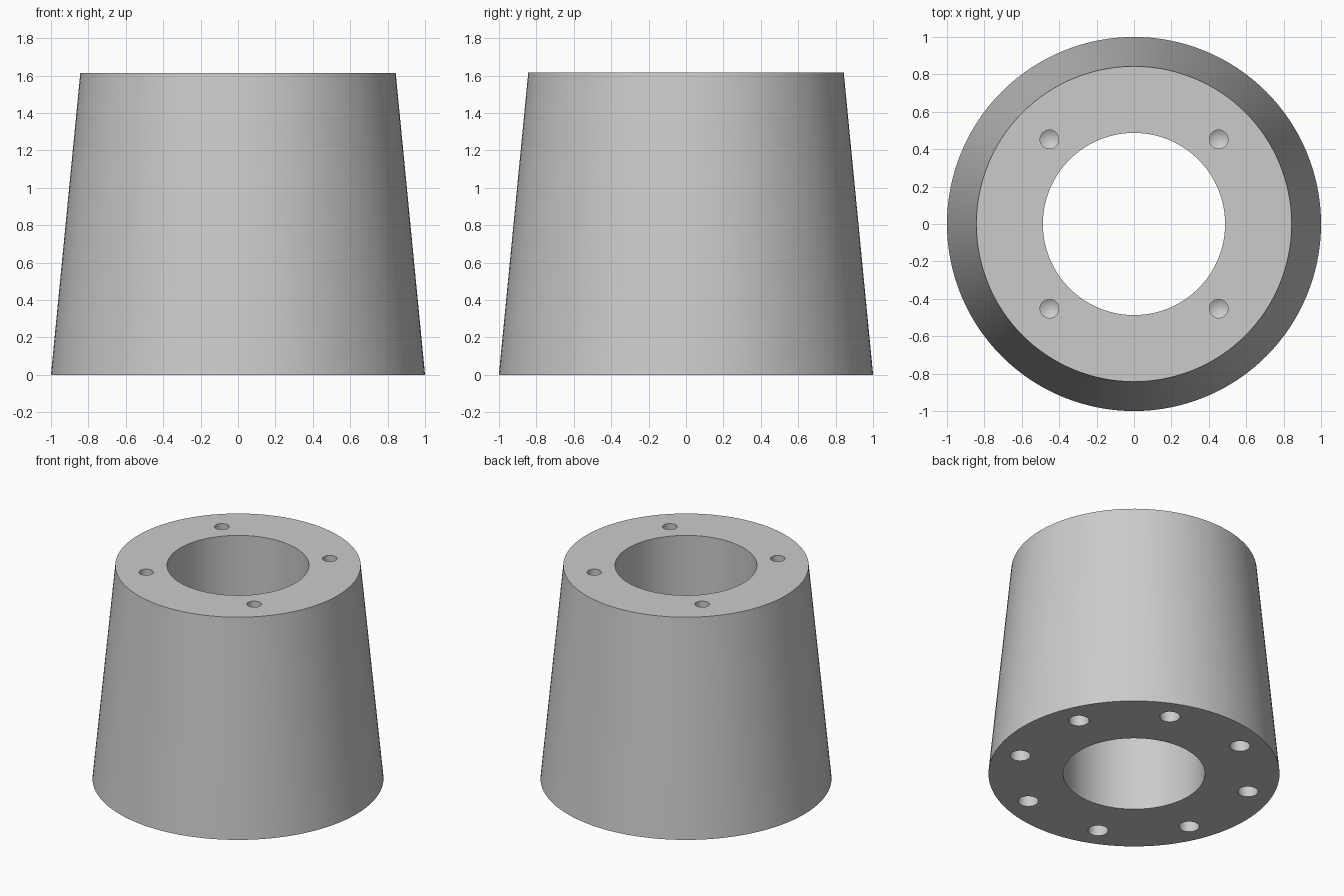
import bpy, bmesh, math
from mathutils import Matrix, Vector

cube = bpy.data.objects.get("Cube")
if cube:
    bpy.data.objects.remove(cube, do_unlink=True)

HEIGHT = 1.615
BASE_RADIUS, TOP_RADIUS, BORE_RADIUS = 1.0, 0.843, 0.487

grey = bpy.data.materials.new("plain grey")
grey.use_nodes = True
colour = (0.6, 0.6, 0.6, 1)
grey.diffuse_color = colour
grey.node_tree.nodes["Principled BSDF"].inputs["Base Color"].default_value = colour


def make_object(name, bm):
    bmesh.ops.recalc_face_normals(bm, faces=bm.faces)
    mesh = bpy.data.meshes.new(name)
    bm.to_mesh(mesh)
    bm.free()
    mesh.materials.append(grey)
    obj = bpy.data.objects.new(name, mesh)
    bpy.context.collection.objects.link(obj)
    return obj


def lathe(bm, profile, segments, closed):
    """Spin a radius/height profile around the z axis."""
    verts = [bm.verts.new((r, 0, z)) for r, z in profile]
    edges = [bm.edges.new(pair) for pair in zip(verts, verts[1:])]
    if closed:
        edges.append(bm.edges.new((verts[-1], verts[0])))
    bmesh.ops.spin(bm, geom=verts + edges, cent=(0, 0, 0), axis=(0, 0, 1),
                   angle=math.tau, steps=segments, use_duplicate=False)
    bmesh.ops.remove_doubles(bm, verts=bm.verts, dist=0.0005)


def drill_ring(name, count, ring_radius, start, radius, depth, mouth_z, direction):
    """Ring of blind holes with conical drill tips; direction points into the body."""
    bm = bmesh.new()
    tip = radius * 0.6
    for i in range(count):
        angle = start + math.tau * i / count
        hole = bmesh.new()
        lathe(hole, [(0, -0.1), (radius, -0.1), (radius, depth), (0, depth + tip)], 32, False)
        place = (Matrix.Translation(Vector((ring_radius * math.cos(angle),
                                            ring_radius * math.sin(angle), mouth_z)))
                 @ Matrix.Diagonal((1, 1, direction, 1)))
        hole.transform(place)
        temp = bpy.data.meshes.new("temp")
        hole.to_mesh(temp)
        hole.free()
        bm.from_mesh(temp)
        bpy.data.meshes.remove(temp)
    obj = make_object(name, bm)
    obj.hide_render = True
    return obj


# Tapered body with a straight central bore
bm = bmesh.new()
lathe(bm, [(BORE_RADIUS, 0), (BASE_RADIUS, 0), (TOP_RADIUS, HEIGHT), (BORE_RADIUS, HEIGHT)],
      128, True)
body = make_object("tapered_sleeve", bm)

# Four small holes on top, eight larger holes underneath
cutters = [
    drill_ring("top_holes", 4, 0.64, math.pi / 4, 0.05, 0.3, HEIGHT, -1),
    drill_ring("base_holes", 8, 0.82, math.pi / 8, 0.07, 0.4, 0, 1),
]

bpy.ops.object.select_all(action="DESELECT")
body.select_set(True)
bpy.context.view_layer.objects.active = body
for cutter in cutters:
    mod = body.modifiers.new(cutter.name, "BOOLEAN")
    mod.operation = "DIFFERENCE"
    mod.solver = "EXACT"
    mod.object = cutter
    bpy.ops.object.modifier_apply(modifier=mod.name)
    bpy.data.objects.remove(cutter, do_unlink=True)

bpy.ops.object.shade_smooth_by_angle(angle=math.radians(30))
